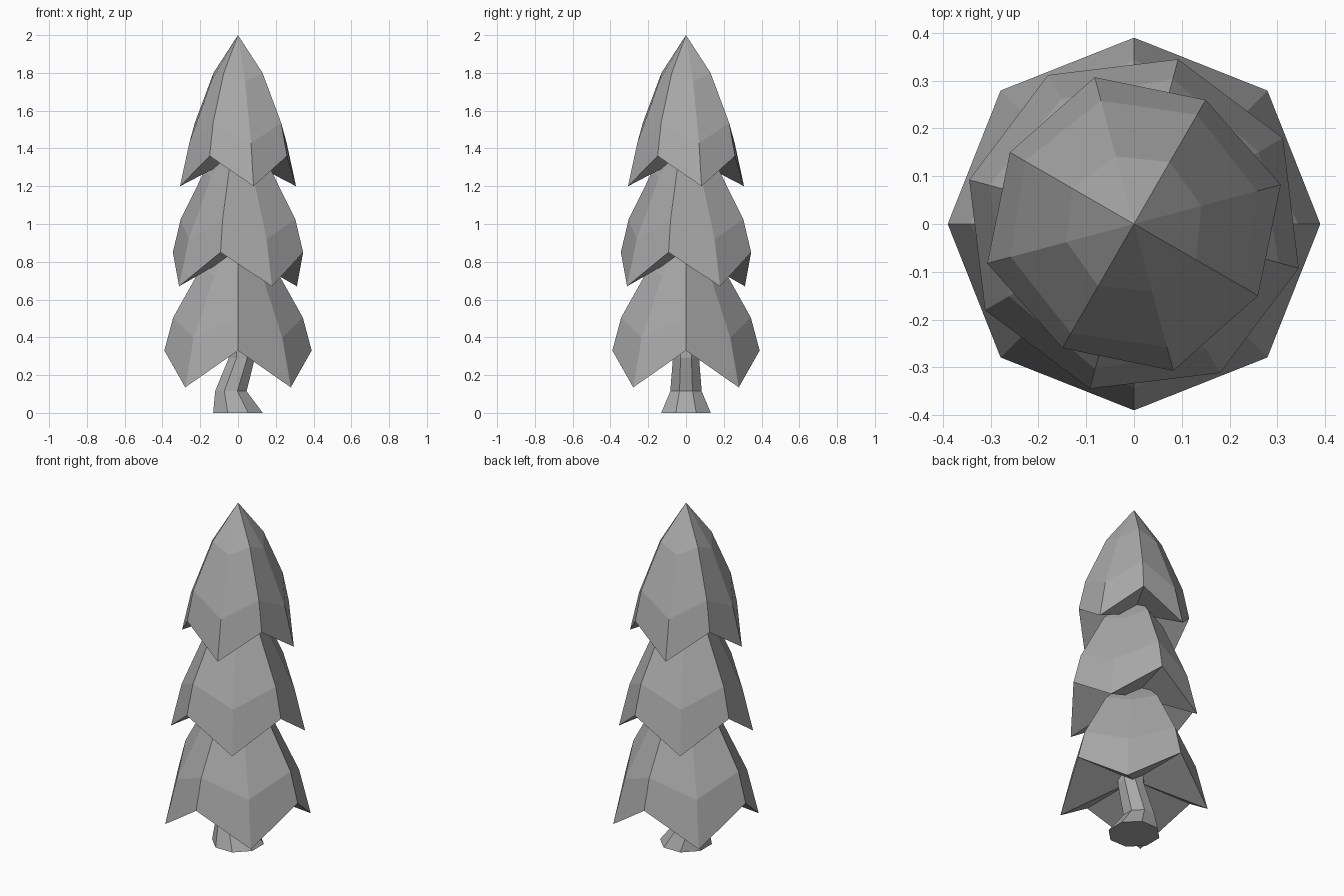
import bpy
from math import cos, sin, radians

cube = bpy.data.objects.get("Cube")
if cube:
    bpy.data.objects.remove(cube, do_unlink=True)

grey = bpy.data.materials.new("plain grey")
grey.use_nodes = True
colour = (0.4, 0.4, 0.4, 1)
grey.diffuse_color = colour
grey.node_tree.nodes["Principled BSDF"].inputs["Base Color"].default_value = colour


def make_object(name, verts, faces):
    mesh = bpy.data.meshes.new(name)
    mesh.from_pydata(verts, [], faces)
    mesh.materials.append(grey)
    mesh.update()
    obj = bpy.data.objects.new(name, mesh)
    bpy.context.collection.objects.link(obj)
    return obj


def strip(a, b):
    """Quads joining two rings of eight vertices, starting at a (upper) and b (lower)."""
    return [(a + i, b + i, b + (i + 1) % 8, a + (i + 1) % 8) for i in range(8)]


# Rings of a foliage tier: (radius factor, height above notch) for crease and tip ridge
CREASE = [(0.5, 0.44), (0.88, 0.175), (1, 0)]
RIDGE = [(0.46, 0.395), (0.84, 0.068)]


def foliage_tier(name, notch_z, radius, tip_z, tip_radius, tip_angle):
    ridge = RIDGE + [(1, tip_z - notch_z)]
    verts = [(0, 0, notch_z + 0.64)]
    for c, t in zip(CREASE, ridge):
        for i in range(8):
            angle = radians(tip_angle + 45 * i)
            factor, rise = c if i % 2 else t
            r = factor * (radius if i % 2 else tip_radius)
            verts.append((r * cos(angle), r * sin(angle), notch_z + rise))
    verts.append((0, 0, notch_z))
    under = len(verts) - 1
    faces = [(0, 1 + i, 1 + (i + 1) % 8) for i in range(8)]
    faces += strip(1, 9) + strip(9, 17)
    # Hollow underside rising to the centre
    faces += [(under, 17 + (i + 1) % 8, 17 + i) for i in range(8)]
    return make_object(name, verts, faces)


foliage_tier("lower_foliage", 0.33, 0.39, 0.135, 0.395, 45)
foliage_tier("middle_foliage", 0.85, 0.357, 0.67, 0.36, 30)
foliage_tier("upper_foliage", 1.36, 0.30, 1.20, 0.318, 15)

# Bent eight-sided trunk: centre x, height, radius of each ring
rings = [(0.02, 0.5, 0.07), (0.02, 0.29, 0.075), (-0.038, 0.115, 0.09), (0, 0, 0.142)]
verts = [(x + r * cos(radians(22.5 + 45 * i)), r * sin(radians(22.5 + 45 * i)), z)
         for x, z, r in rings for i in range(8)]
faces = strip(0, 8) + strip(8, 16) + strip(16, 24)
faces += [tuple(range(8)), tuple(range(31, 23, -1))]
make_object("trunk", verts, faces)
